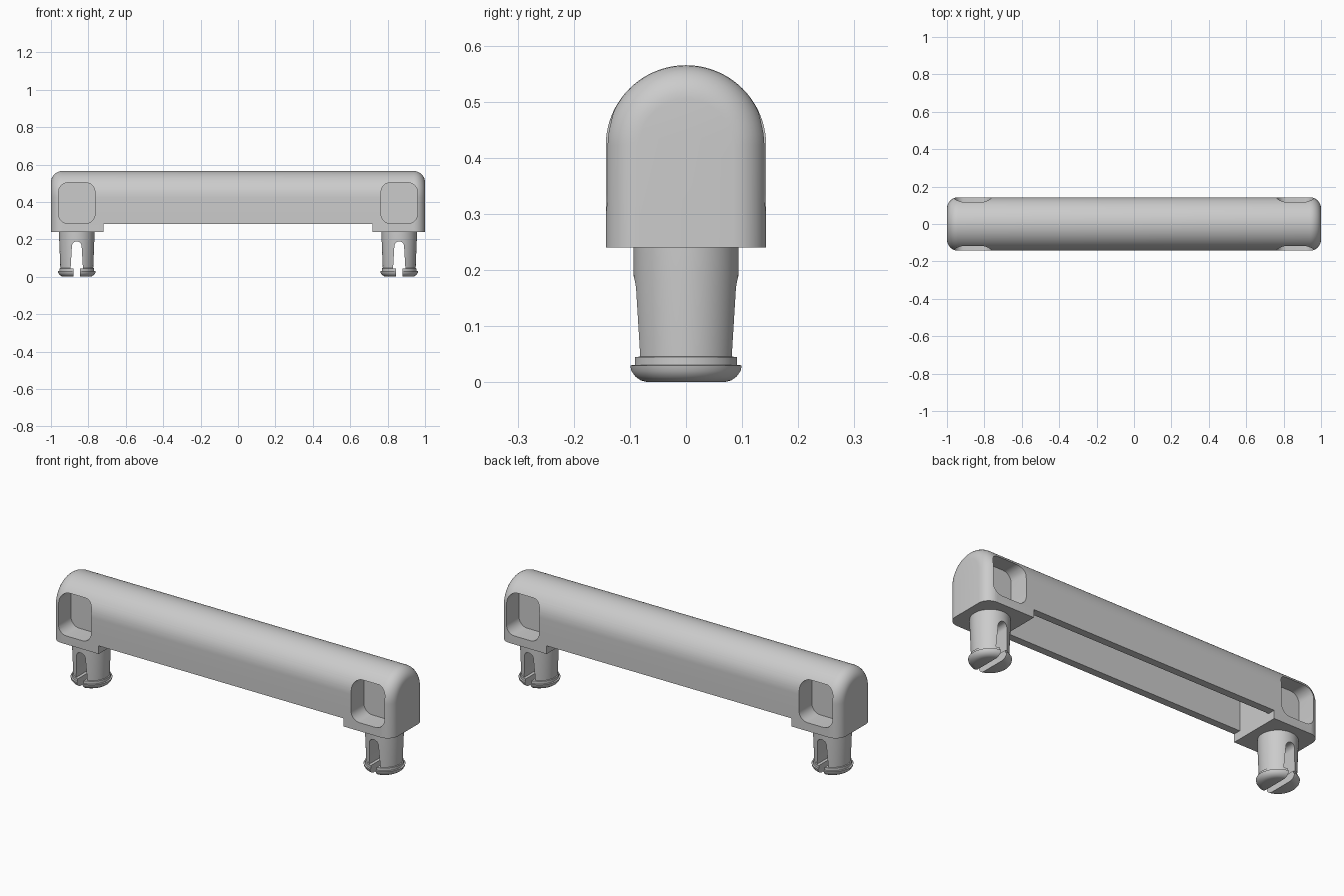
import bpy, bmesh
from math import sin, cos, pi, radians

if "Cube" in bpy.data.objects:
    bpy.data.objects.remove(bpy.data.objects["Cube"])


def loft(name, rings):
    """Closed solid skinned through equal-length rings of points."""
    bm = bmesh.new()
    vs = [[bm.verts.new(p) for p in ring] for ring in rings]
    n = len(rings[0])
    for a, b in zip(vs, vs[1:]):
        for i in range(n):
            j = (i + 1) % n
            bm.faces.new((a[i], a[j], b[j], b[i]))
    bm.faces.new(vs[0])
    bm.faces.new(vs[-1])
    bmesh.ops.recalc_face_normals(bm, faces=bm.faces)
    me = bpy.data.meshes.new(name)
    bm.to_mesh(me)
    bm.free()
    ob = bpy.data.objects.new(name, me)
    bpy.context.collection.objects.link(ob)
    return ob


def arc(cx, cz, r, a0, a1, n):
    return [(cx + r * cos(radians(a0 + (a1 - a0) * i / n)),
             cz + r * sin(radians(a0 + (a1 - a0) * i / n))) for i in range(n + 1)]


def along_x(profile, x):
    return [(x, a, b) for a, b in profile]


def along_y(profile, y, x0=0):
    return [(x0 + a, y, b) for a, b in profile]


def select(ob):
    bpy.ops.object.select_all(action='DESELECT')
    ob.select_set(True)
    bpy.context.view_layer.objects.active = ob


def cut(ob, cutter):
    cutter.hide_render = True
    mod = ob.modifiers.new("cut", 'BOOLEAN')
    mod.operation = 'DIFFERENCE'
    mod.solver = 'EXACT'
    mod.object = cutter
    select(ob)
    bpy.ops.object.modifier_apply(modifier=mod.name)
    bpy.data.objects.remove(cutter)


def smooth(ob):
    select(ob)
    bpy.ops.object.shade_smooth_by_angle(angle=radians(35))


R, CZ, BASE, FIL = 0.143, 0.422, 0.24, 0.06   # body radius, arc centre, base, end fillet
PIN_X = 0.862


def arch(r):
    return [(-r, BASE), (r, BASE)] + arc(0, CZ, r, 0, 180, 40)


# handle body: arched bar with rounded ends
steps = [i * pi / 2 / 8 for i in range(9)]
ends = [(1 - FIL + FIL * sin(t), R - FIL + FIL * cos(t)) for t in steps]
rings = [along_x(arch(r), -x) for x, r in reversed(ends)]
rings += [along_x(arch(r), x) for x, r in ends]
body = loft("handle_body", rings)

# raised underside and hollow channel between the end blocks
channel = ([(-0.2, 0.2), (0.2, 0.2), (0.2, 0.283), (0.103, 0.283)]
           + arc(0, CZ, 0.103, 0, 180, 32) + [(-0.103, 0.283), (-0.2, 0.283)])
cut(body, loft("channel_cutter", [along_x(channel, -0.72), along_x(channel, 0.72)]))

# rounded pockets on front and back of both ends
hw, hh, cr, pz = 0.097, 0.109, 0.05, 0.394
pocket = []
for k, (sx, sz) in enumerate([(1, 1), (-1, 1), (-1, -1), (1, -1)]):
    pocket += arc(sx * (hw - cr), pz + sz * (hh - cr), cr, 90 * k, 90 * k + 90, 8)
for sx in (-1, 1):
    for sy in (-1, 1):
        cut(body, loft("pocket_cutter", [along_y(pocket, sy * 0.035, sx * PIN_X),
                                         along_y(pocket, sy * 0.2, sx * PIN_X)]))
smooth(body)

# split snap pins with a lip at the foot
pin_profile = [(0.070, 0), (0.082, 0.003), (0.092, 0.010), (0.099, 0.020), (0.101, 0.030),
               (0.093, 0.031), (0.093, 0.045), (0.088, 0.046), (0.094, 0.20), (0.094, 0.25)]
slot = ([(-0.017, -0.02), (0.017, -0.02), (0.017, 0.045), (0.033, 0.045)]
        + arc(0, 0.163, 0.026, 0, 180, 12) + [(-0.033, 0.045), (-0.017, 0.045)])
for side, sx in (("left", -1), ("right", 1)):
    x0 = sx * PIN_X
    pin = loft(side + "_snap_pin",
               [[(x0 + r * cos(2 * pi * i / 48), r * sin(2 * pi * i / 48), z)
                 for i in range(48)] for r, z in pin_profile])
    cut(pin, loft("slot_cutter", [along_y(slot, -0.2, x0), along_y(slot, 0.2, x0)]))
    smooth(pin)
